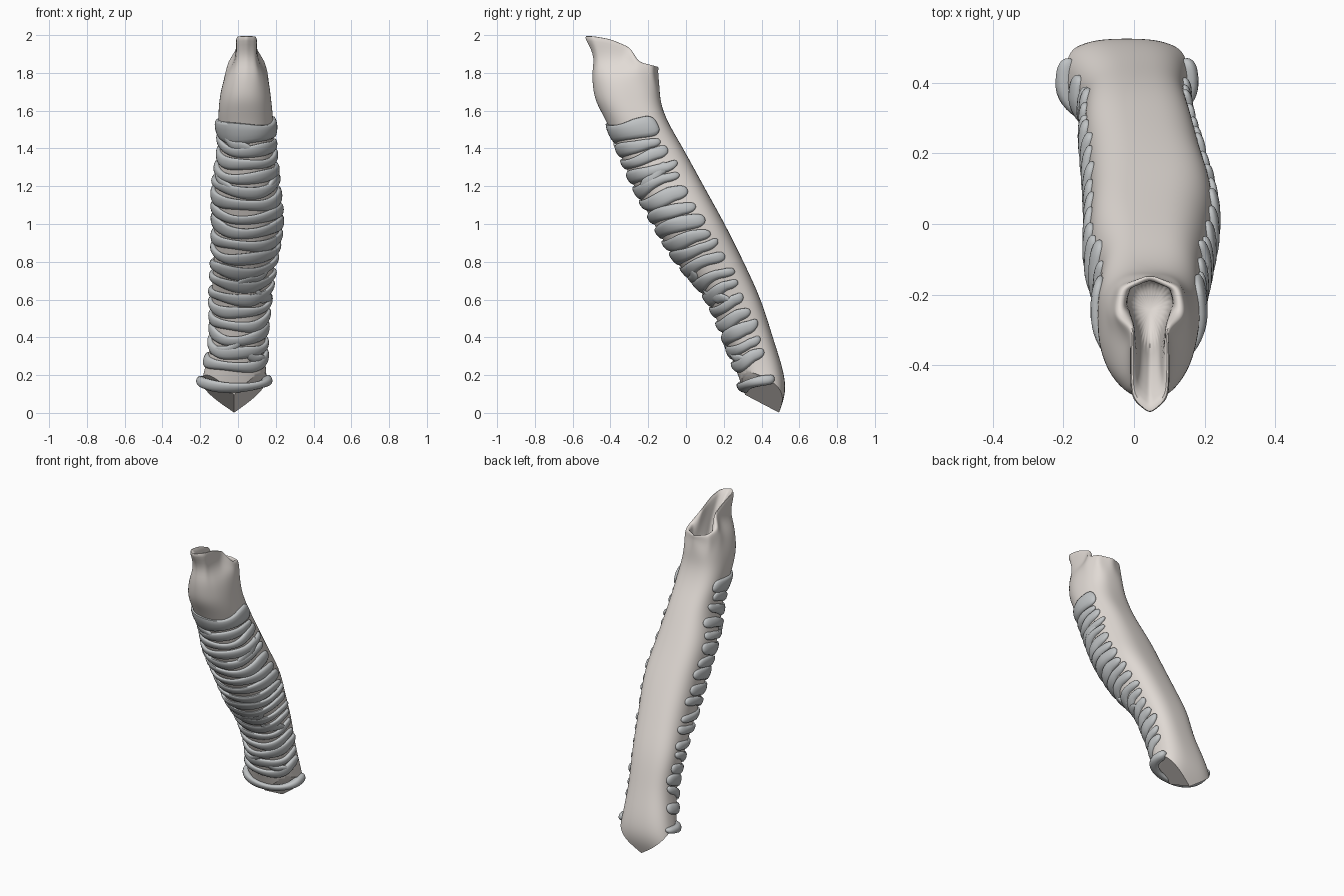
import bpy, bmesh, math, random
from mathutils import Vector

if "Cube" in bpy.data.objects:
    bpy.data.objects.remove(bpy.data.objects["Cube"])

random.seed(4)
N = 32

# tube outline by height: z, front y, back y, left x, right x
TUBE = [(-0.2, .40, .42, -.24, .18), (0, .35, .492, -.225, .175), (.1, .31, .526, -.21, .165),
        (.2, .275, .52, -.185, .15),
        (.4, .20, .46, -.14, .145), (.6, .11, .395, -.14, .165), (.8, -.05, .305, -.13, .195),
        (1, -.17, .205, -.125, .225), (1.2, -.275, .095, -.125, .21), (1.4, -.36, -.015, -.095, .19),
        (1.55, -.425, -.10, -.105, .187), (1.65, -.48, -.135, -.10, .177), (1.74, -.497, -.14, -.085, .167)]


def outline(z):
    """Smoothly interpolated tube limits at height z."""
    i = 0
    while i < len(TUBE) - 2 and z > TUBE[i + 1][0]:
        i += 1
    a, b = TUBE[i], TUBE[i + 1]
    p, q = TUBE[max(i - 1, 0)], TUBE[min(i + 2, len(TUBE) - 1)]
    d = b[0] - a[0]
    t = (z - a[0]) / d
    out = []
    for k in range(1, 5):
        ma = (b[k] - p[k]) / (b[0] - p[0]) * d
        mb = (q[k] - a[k]) / (q[0] - a[0]) * d
        out.append((2*t**3 - 3*t*t + 1)*a[k] + (t**3 - 2*t*t + t)*ma
                   + (3*t*t - 2*t**3)*b[k] + (t**3 - t*t)*mb)
    return out


def surf(ang, z):
    """Point on the tube; ang = 0 is the front, positive turns to +x."""
    yf, yb, x0, x1 = outline(z)
    s, c = math.sin(ang), -math.cos(ang)
    e = 2 / 2.15 if c < 0 else 2 / 2.8
    fx = math.copysign(abs(s) ** e, s)
    fy = math.copysign(abs(c) ** e, c)
    return Vector(((x0 + x1)/2 + fx*(x1 - x0)/2, (yf + yb)/2 + fy*(yb - yf)/2, z))


def key_loop(keys, cx=.045):
    """Closed loop mirrored about cx from half-loop keys (angle, dx, y, z)."""
    pts = []
    for i in range(N):
        a = math.degrees(2 * math.pi * i / N)
        m = min(a, 360 - a)
        for k, l in zip(keys, keys[1:]):
            if k[0] <= m <= l[0]:
                t = (m - k[0]) / (l[0] - k[0])
                v = [k[j] + (l[j] - k[j]) * t for j in (1, 2, 3)]
                break
        pts.append(Vector((cx + (v[0] if a <= 180 else -v[0]), v[1], v[2])))
    return pts


def loft(name, loops, color):
    bm = bmesh.new()
    rows = [[bm.verts.new(p) for p in lp] for lp in loops]
    n = len(rows[0])
    for r, s in zip(rows, rows[1:]):
        for i in range(n):
            bm.faces.new((r[i], r[(i+1) % n], s[(i+1) % n], s[i]))
    bm.faces.new(rows[0][::-1])
    bm.faces.new(rows[-1])
    bmesh.ops.recalc_face_normals(bm, faces=bm.faces)
    me = bpy.data.meshes.new(name)
    bm.to_mesh(me)
    bm.free()
    ob = bpy.data.objects.new(name, me)
    bpy.context.collection.objects.link(ob)
    me.materials.append(color)
    for o in bpy.context.selected_objects:
        o.select_set(False)
    ob.select_set(True)
    bpy.context.view_layer.objects.active = ob
    return ob


def material(name, col):
    m = bpy.data.materials.new(name)
    m.diffuse_color = (*col, 1)
    m.use_nodes = True
    m.node_tree.nodes["Principled BSDF"].inputs["Base Color"].default_value = m.diffuse_color
    return m


beige = material("beige", (.76, .71, .67))
grey = material("grey", (.53, .55, .56))

# windpipe wall, with spout-like upper rim and its hollow
shoulder = [(0, 0, -.50, 1.81), (30, .055, -.485, 1.81), (60, .09, -.43, 1.80), (90, .108, -.35, 1.80),
            (115, .118, -.26, 1.795), (145, .095, -.175, 1.785), (180, 0, -.142, 1.78)]
neck = [(0, 0, -.482, 1.90), (30, .045, -.465, 1.89), (60, .05, -.41, 1.88), (90, .06, -.33, 1.865),
        (115, .108, -.255, 1.835), (145, .09, -.175, 1.82), (180, 0, -.145, 1.81)]
rim = [(0, 0, -.56, 2.005), (30, .06, -.51, 2.005), (60, .062, -.40, 1.99), (90, .055, -.30, 1.945),
       (115, .10, -.26, 1.86), (145, .085, -.18, 1.845), (180, 0, -.14, 1.835)]
inner = [(0, 0, -.50, 1.995), (30, .03, -.47, 1.995), (60, .036, -.39, 1.975), (90, .038, -.29, 1.93),
         (115, .075, -.245, 1.86), (145, .065, -.19, 1.84), (180, 0, -.16, 1.828)]
hole = [(0, 0, -.37, 1.83), (30, .025, -.35, 1.83), (60, .035, -.31, 1.82), (90, .055, -.26, 1.81),
        (115, .065, -.22, 1.80), (145, .05, -.175, 1.80), (180, 0, -.16, 1.80)]
loops = [[surf(2*math.pi*i/N, -.2 + 1.92*k/28) for i in range(N)] for k in range(29)]
loops += [key_loop(k) for k in (shoulder, neck, rim, inner, hole)]
loops.append([p + Vector((0, .02, -.16)) for p in loops[-1]])
tube = loft("windpipe_wall", loops, beige)
mod = tube.modifiers.new("smooth", 'SUBSURF')
mod.levels = 2
bpy.ops.object.modifier_apply(modifier="smooth")

# forked lower end: two slanted cuts meeting in a ridge
bm = bmesh.new()
bm.from_mesh(tube.data)
ridge = Vector((0, -.2, .105))
for side in (Vector((.19, .03, .145)), Vector((-.2, .03, .145))):
    n = ridge.cross(side)
    if n.z > 0:
        n = -n
    res = bmesh.ops.bisect_plane(bm, geom=bm.verts[:] + bm.edges[:] + bm.faces[:],
                                 plane_co=(-.02, .48, .008), plane_no=n, clear_outer=True)
    edges = [e for e in res['geom_cut'] if isinstance(e, bmesh.types.BMEdge) and e.is_boundary]
    bmesh.ops.holes_fill(bm, edges=edges)
bmesh.ops.recalc_face_normals(bm, faces=bm.faces)
bm.to_mesh(tube.data)
bm.free()
bpy.ops.object.shade_smooth_by_angle(angle=math.radians(40))


# cartilage rings: open, flattened bands around the front and sides
def band(name, zf, h, span=2.0, tilt=.062, thick=.021, ends=(0, 0), wob=.006, start=None):
    lo = -span if start is None else start
    ph, M, loops = random.uniform(0, 6), 44, []
    for j in range(M + 1):
        t = -math.cos(math.pi * j / M)
        ang = lo + (span - lo) * (t + 1) / 2
        w = max(1 - abs(t) ** 12, .01) ** .5
        zc = zf + tilt * (1 - math.cos(ang)) + wob * math.sin(3 * ang + ph)
        zc += (ends[0] if t < 0 else ends[1]) * abs(t) ** 2
        hh = h * w * (1 + .18 * math.sin(2.3 * ang + 2 * ph))
        yf, yb, x0, x1 = outline(zc)
        mid = Vector(((x0 + x1) / 2, (yf + yb) / 2, zc))
        out = surf(ang, zc) - mid
        out.z = .2 * out.length
        out.normalize()
        ring = []
        for q in range(14):
            a = 2 * math.pi * q / 14
            s = math.copysign(abs(math.sin(a)) ** .7, math.sin(a))
            ring.append(surf(ang, zc + hh * math.cos(a)) + out * thick * w * s)
        loops.append(ring)
    loft(name, loops, grey)
    bpy.ops.object.shade_smooth_by_angle(angle=math.radians(70))


band("top_ring", 1.475, .05, span=2.1, tilt=.035, wob=.003)
COUNT = 17
for k in range(COUNT):
    z = 1.38 - k * 1.14 / (COUNT - 1)
    e = [random.choice((0, 0, .015, -.015)) for _ in range(2)]
    band(f"ring_{k + 1:02d}", z, random.uniform(.026, .033),
         span=random.uniform(1.85, 2.08), ends=e)

# slanted bridges joining neighbouring rings
for k, (z, a, b, d) in enumerate([(1.41, -.9, .2, .04), (1.2, .6, 1.7, -.04), (1.2, -1.3, -.2, .04),
                                  (.7, -.2, .9, -.04), (.58, .5, 1.5, .04), (.33, -1.1, .1, -.04),
                                  (.27, .3, 1.3, .04)]):
    band(f"bridge_{k + 1}", z, .024, span=b, start=a, ends=(d, -d), thick=.019)

# flared lowest ring above the fork
band("bottom_ring", .135, .025, span=2.0, tilt=.036, thick=.03, wob=.003)
